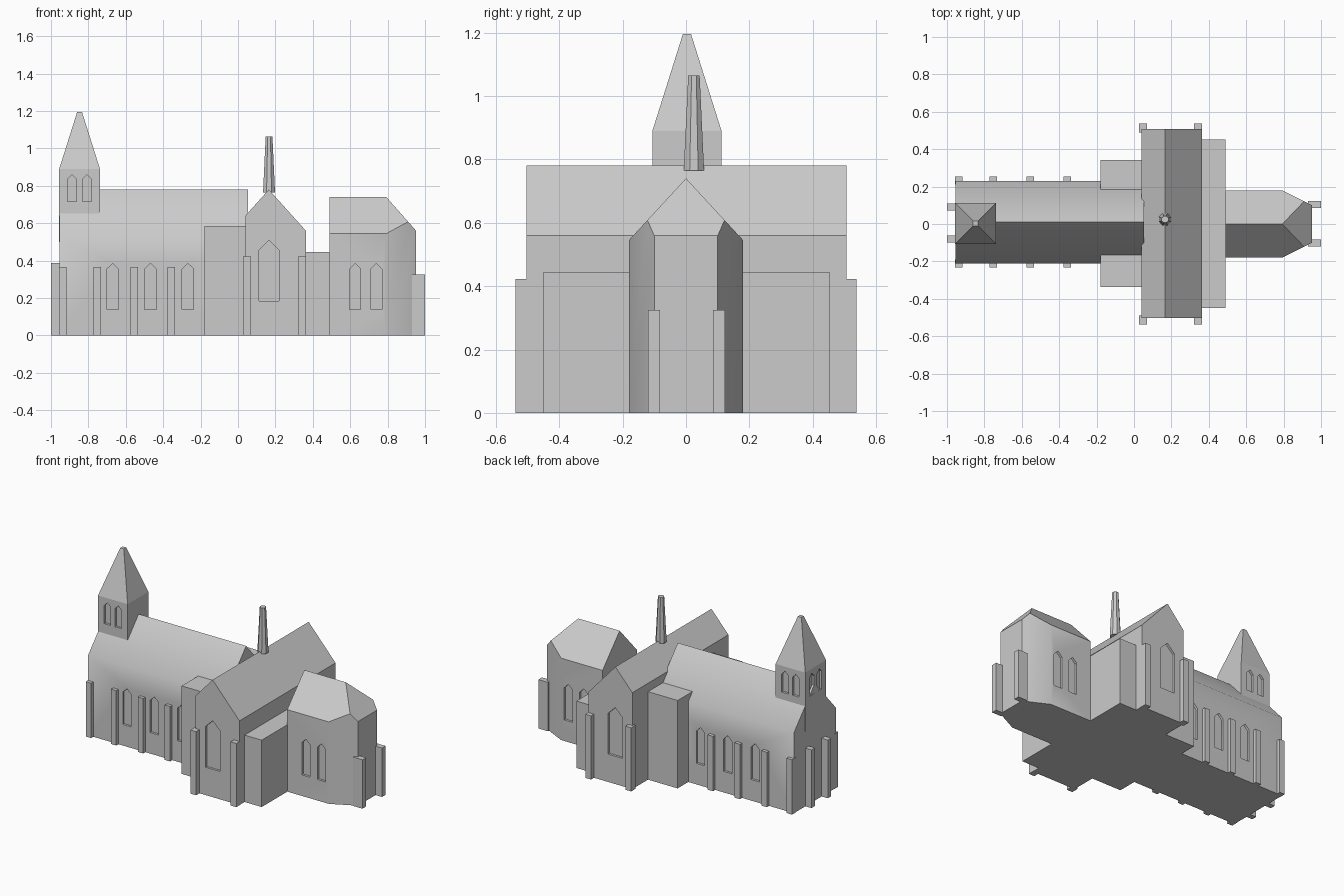
import bpy, bmesh, math
from mathutils import Vector

if "Cube" in bpy.data.objects:
    bpy.data.objects.remove(bpy.data.objects["Cube"])

stone = bpy.data.materials.new("light_grey_stone")
stone.diffuse_color = (0.6, 0.6, 0.6, 1)
stone.use_nodes = True
stone.node_tree.nodes["Principled BSDF"].inputs["Base Color"].default_value = stone.diffuse_color


def finish(name, bm, smooth=0):
    bmesh.ops.recalc_face_normals(bm, faces=bm.faces)
    me = bpy.data.meshes.new(name)
    bm.to_mesh(me)
    bm.free()
    me.materials.append(stone)
    ob = bpy.data.objects.new(name, me)
    bpy.context.collection.objects.link(ob)
    if smooth:
        soften(ob, smooth)
    return ob


def soften(ob, angle):
    bpy.ops.object.select_all(action='DESELECT')
    bpy.context.view_layer.objects.active = ob
    ob.select_set(True)
    bpy.ops.object.shade_smooth_by_angle(angle=math.radians(angle))


def prism(bm, axis, profile, a, b):
    """Extrude a 2D profile along an axis from a to b."""
    place = {'x': lambda u, v: (a, u, v), 'y': lambda u, v: (u, a, v),
             'z': lambda u, v: (u, v, a)}[axis]
    face = bm.faces.new([bm.verts.new(place(u, v)) for u, v in profile])
    top = bmesh.ops.extrude_face_region(bm, geom=[face])['geom']
    step = Vector([(b - a) * (axis == c) for c in 'xyz'])
    bmesh.ops.translate(bm, vec=step, verts=[v for v in top if isinstance(v, bmesh.types.BMVert)])


def boxes(name, items):
    bm = bmesh.new()
    for x0, x1, y0, y1, z1 in items:
        prism(bm, 'z', [(x0, y0), (x1, y0), (x1, y1), (x0, y1)], 0, z1)
    return finish(name, bm)


def solid(name, axis, profile, a, b):
    bm = bmesh.new()
    prism(bm, axis, profile, a, b)
    return finish(name, bm)


def cut_windows(ob, windows):
    """Recess pointed windows: (axis, centre, half width, sill, shoulder, tip, wall, outward sign)."""
    bm = bmesh.new()
    for axis, c, w, z0, zs, z1, wall, s in windows:
        prism(bm, axis, [(c - w, z0), (c + w, z0), (c + w, zs), (c, z1), (c - w, zs)],
              wall - s * 0.015, wall + s * 0.05)
    cutter = finish("window_cutter", bm)
    cutter.hide_render = True
    mod = ob.modifiers.new("windows", 'BOOLEAN')
    mod.operation, mod.object, mod.solver = 'DIFFERENCE', cutter, 'EXACT'
    bpy.context.view_layer.update()
    dg = bpy.context.evaluated_depsgraph_get()
    me = bpy.data.meshes.new_from_object(ob.evaluated_get(dg))
    ob.modifiers.clear()
    ob.data = me
    bpy.data.objects.remove(cutter)


SIDES = (-1, 1)

# Nave with gabled roof
nave = solid("nave", 'x', [(-0.21, 0), (0.23, 0), (0.23, 0.535), (0.01, 0.78), (-0.21, 0.535)],
             -0.955, 0.053)
cut_windows(nave, [('y', x, 0.031, 0.14, 0.355, 0.385, 0.01 + s * 0.22, s)
                   for s in SIDES for x in (-0.67, -0.468, -0.268)])
soften(nave, 50)

# West tower
TX, TY, TR = -0.847, 0.003, 0.109
tower = solid("tower", 'z', [(TX - TR, TY - TR), (TX + TR, TY - TR),
                             (TX + TR, TY + TR), (TX - TR, TY + TR)], 0.5, 0.89)
belfry = [('y', TX + d, 0.024, 0.715, 0.835, 0.86, TY + s * TR, s) for s in SIDES for d in (-0.04, 0.04)]
belfry += [('x', TY + d, 0.024, 0.715, 0.835, 0.86, TX - TR, -1) for d in (-0.04, 0.04)]
cut_windows(tower, belfry)


def spire(name, sides, r0, r1, x, y, z0, z1):
    bm = bmesh.new()
    k = 1 / math.cos(math.pi / sides)
    bmesh.ops.create_cone(bm, cap_ends=True, segments=sides, radius1=r0 * k, radius2=r1 * k, depth=z1 - z0)
    # turn so that flat sides face the axes
    first = bm.verts[:][0].co
    turn = math.pi / sides - math.atan2(first.y, first.x)
    c, s = math.cos(turn), math.sin(turn)
    for v in bm.verts:
        px, py, pz = v.co
        v.co = (x + px * c - py * s, y + px * s + py * c, pz + (z0 + z1) / 2)
    return finish(name, bm)


spire("tower_spire", 4, TR, 0.013, TX, TY, 0.89, 1.195)
spire("crossing_spire", 8, 0.032, 0.018, 0.166, 0.025, 0.765, 1.065)

# Transept, its roof cut short on the west side
transept = solid("transept", 'y', [(0.04, 0), (0.363, 0), (0.363, 0.56), (0.165, 0.78), (0.04, 0.641)],
                 -0.503, 0.507)
cut_windows(transept, [('y', 0.166, 0.054, 0.185, 0.455, 0.508, 0.002 + s * 0.505, s) for s in SIDES])

# Low flat-topped side blocks
boxes("west_side_block", [(-0.178, 0.1, -0.338, 0.342, 0.585)])
boxes("east_side_block", [(0.2, 0.489, -0.449, 0.453, 0.445)])

# Choir: plan with chamfered end, roof sliced by three planes
bm = bmesh.new()
prism(bm, 'z', [(0.488, -0.18), (0.793, -0.18), (0.953, -0.1), (0.953, 0.1), (0.793, 0.18), (0.488, 0.18)], 0, 1)
for normal in ((0, 1.083, 1), (0, -1.083, 1), (1.13, 0, 1)):
    cut = bmesh.ops.bisect_plane(bm, geom=bm.verts[:] + bm.edges[:] + bm.faces[:], dist=1e-5,
                                 plane_co=(0.793, 0, 0.74), plane_no=normal, clear_outer=True)
    edges = [e for e in bm.edges if e.is_boundary]
    bmesh.ops.holes_fill(bm, edges=edges, sides=0)
choir = finish("choir", bm)
cut_windows(choir, [('y', x, 0.03, 0.14, 0.355, 0.385, s * 0.18, s) for s in SIDES for x in (0.626, 0.74)])
soften(choir, 30)

# Buttresses
boxes("nave_buttresses", [(x, x + 0.039, 0.01 + s * 0.2, 0.01 + s * 0.243, 0.365)
                          for s in SIDES for x in (-0.957, -0.772, -0.574, -0.376)])
boxes("west_buttresses", [(-1, -0.94, y, y + 0.036, 0.387) for y in (-0.098, 0.073)])
boxes("transept_buttresses", [(x, x + 0.042, s * 0.49, s * 0.538, 0.423)
                              for s in SIDES for x in (0.027, 0.322)])
boxes("choir_buttresses", [(0.93, 1, y, y + 0.038, 0.325) for y in (-0.12, 0.085)])
